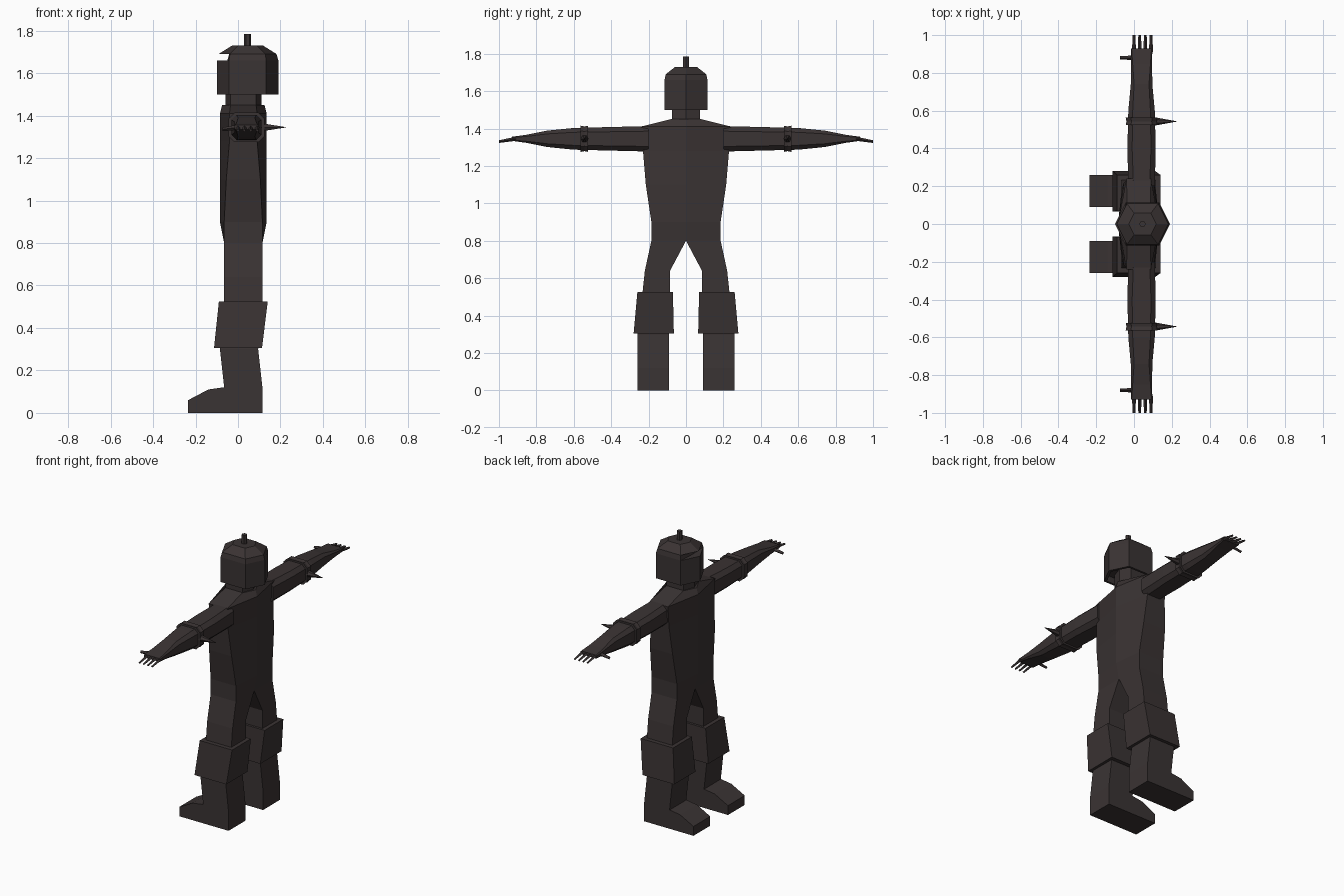
import bpy, bmesh, math
from mathutils import Vector

default_cube = bpy.data.objects.get("Cube")
if default_cube:
    bpy.data.objects.remove(default_cube, do_unlink=True)

COLOUR = (0.042, 0.033, 0.033, 1)
material = bpy.data.materials.new("dark_brown")
material.use_nodes = True
material.diffuse_color = COLOUR
shader = material.node_tree.nodes["Principled BSDF"]
shader.inputs["Base Color"].default_value = COLOUR

# Shared centre lines and widths
BODY_X = 0.025
HEAD_X = 0.045
ARM_X = 0.04
ARM_Z = 1.345
ELBOW_Y = 0.543
BOOT_INNER, BOOT_OUTER = 0.09, 0.26


def loft(name, rings):
    """Skin a list of equal rings of points and cap both ends."""
    bm = bmesh.new()
    loops = [[bm.verts.new(point) for point in ring] for ring in rings]
    for lower, upper in zip(loops, loops[1:]):
        for i in range(len(lower)):
            bm.faces.new((lower[i - 1], lower[i], upper[i], upper[i - 1]))
    bm.faces.new(loops[0])
    bm.faces.new(loops[-1])
    bmesh.ops.remove_doubles(bm, verts=bm.verts, dist=0.0001)
    bmesh.ops.recalc_face_normals(bm, faces=bm.faces)
    mesh = bpy.data.meshes.new(name)
    bm.to_mesh(mesh)
    bm.free()
    mesh.materials.append(material)
    part = bpy.data.objects.new(name, mesh)
    bpy.context.collection.objects.link(part)


def hexagon(z, width, ridge, flank, centre=BODY_X, notch=0):
    """Level ring with a ridge front and back; notch pulls the front ridge in."""
    half = [(centre - flank, width, z), (centre + flank, width, z)]
    mirrored = [(x, -y, z) for x, y, z in reversed(half)]
    return ([(centre - ridge + notch, 0, z)] + half
            + [(centre + ridge, 0, z)] + mirrored)


def leg_ring(z, sign, inner, outer, centre=BODY_X, depth=0.09):
    """Level rectangle on one side of the body."""
    front, back = centre - depth, centre + depth
    return [(front, sign * inner, z), (back, sign * inner, z),
            (back, sign * outer, z), (front, sign * outer, z)]


def arm_ring(y, depth, height, z=ARM_Z):
    """Upright rectangle across the arm with chamfered corners."""
    cut = height * 0.4
    corner = [(depth, height - cut), (depth - cut, height)]
    top = corner + [(-across, up) for across, up in reversed(corner)]
    bottom = [(-across, -up) for across, up in top]
    return [(ARM_X + across, y, z + up) for across, up in top + bottom]


def rod(name, start, end, start_radius, end_radius, sides):
    """Tapered rod between two points."""
    start, end = Vector(start), Vector(end)
    turn = (end - start).to_track_quat('Z', 'Y')
    angles = [math.tau * i / sides for i in range(sides)]
    loft(name, [
        [centre + turn @ Vector((radius * math.cos(a), radius * math.sin(a), 0))
         for a in angles]
        for centre, radius in ((start, start_radius), (end, end_radius))])


# Torso with a centre ridge, closing over the shoulders
loft("torso", [
    hexagon(0.8, 0.185, 0.09, 0.09),
    hexagon(0.9, 0.185, 0.11, 0.09),
    hexagon(1.1, 0.215, 0.11, 0.08),
    hexagon(1.28, 0.23, 0.11, 0.065),
    hexagon(1.41, 0.24, 0.11, 0.065),
    hexagon(1.45, 0.08, 0.1, 0.06)])
loft("neck", [hexagon(z, 0.075, 0.085, 0.06) for z in (1.43, 1.55)])

# Helmet: hollow underside, eye slit below the brim, faceted dome
def helmet_ring(z, scale, notch=0):
    return hexagon(z, 0.115 * scale, 0.145 * scale, 0.088 * scale, HEAD_X, notch)


BRIM_Z, SLIT_Z, RIM_Z = 1.69, 1.66, 1.5
loft("helmet", [
    helmet_ring(RIM_Z + 0.04, 0.88),
    helmet_ring(RIM_Z, 0.88),
    helmet_ring(RIM_Z, 1),
    helmet_ring(SLIT_Z, 1),
    helmet_ring(SLIT_Z, 1, notch=0.05),
    helmet_ring(BRIM_Z, 0.94, notch=0.05),
    helmet_ring(BRIM_Z, 0.94),
    helmet_ring(1.73, 0.5)])
rod("helmet_knob", (HEAD_X, 0, 1.72), (HEAD_X, 0, 1.785), 0.017, 0.017, sides=6)

BOOT_PROFILE = [(0.115, 0), (0.115, 0.12), (-0.07, 0.12), (-0.14, 0.11),
                (-0.235, 0.06), (-0.235, 0)]

for side, sign in (("left", -1), ("right", 1)):
    # Thigh and shin
    loft(side + "_leg", [
        leg_ring(0.8, sign, 0, 0.185),
        leg_ring(0.64, sign, 0.085, 0.22),
        leg_ring(0.5, sign, 0.085, 0.235),
        leg_ring(0.3, sign, BOOT_INNER, BOOT_OUTER, centre=0.005),
        leg_ring(0.12, sign, BOOT_INNER, BOOT_OUTER)])
    # Boot, extruded sideways from its profile
    loft(side + "_boot", [[(x, sign * y, z) for x, z in BOOT_PROFILE]
                          for y in (BOOT_INNER, BOOT_OUTER)])
    # Flared guard around the knee
    loft(side + "_knee_guard", [
        leg_ring(0.305, sign, 0.065, 0.28, centre=0, depth=0.113),
        leg_ring(0.525, sign, 0.07, 0.26, centre=BODY_X, depth=0.115)])

    # Arm narrowing into a flat hand
    loft(side + "_arm", [
        arm_ring(sign * 0.2, 0.07, 0.068),
        arm_ring(sign * 0.4, 0.075, 0.063),
        arm_ring(sign * 0.6, 0.07, 0.058),
        arm_ring(sign * 0.74, 0.057, 0.044),
        arm_ring(sign * 0.85, 0.056, 0.022),
        arm_ring(sign * 0.93, 0.057, 0.011)])
    # Pinched elbow band with its spike
    loft(side + "_elbow_band", [
        arm_ring(sign * (ELBOW_Y + offset), 0.08 + flare, 0.066 + flare)
        for offset, flare in ((-0.02, 0.004), (0, 0), (0.02, 0.004))])
    rod(side + "_elbow_spike", (0.11, sign * ELBOW_Y, ARM_Z),
        (0.225, sign * ELBOW_Y, ARM_Z), 0.022, 0.001, sides=6)
    # Fingers and thumb
    for finger in range(4):
        x = finger * 0.03
        rod(f"{side}_finger_{finger + 1}", (x, sign * 0.91, ARM_Z),
            (x, sign, ARM_Z - 0.015), 0.011, 0.007, sides=4)
    rod(side + "_thumb", (0, sign * 0.88, ARM_Z),
        (-0.073, sign * 0.88, ARM_Z - 0.01), 0.012, 0.009, sides=4)
